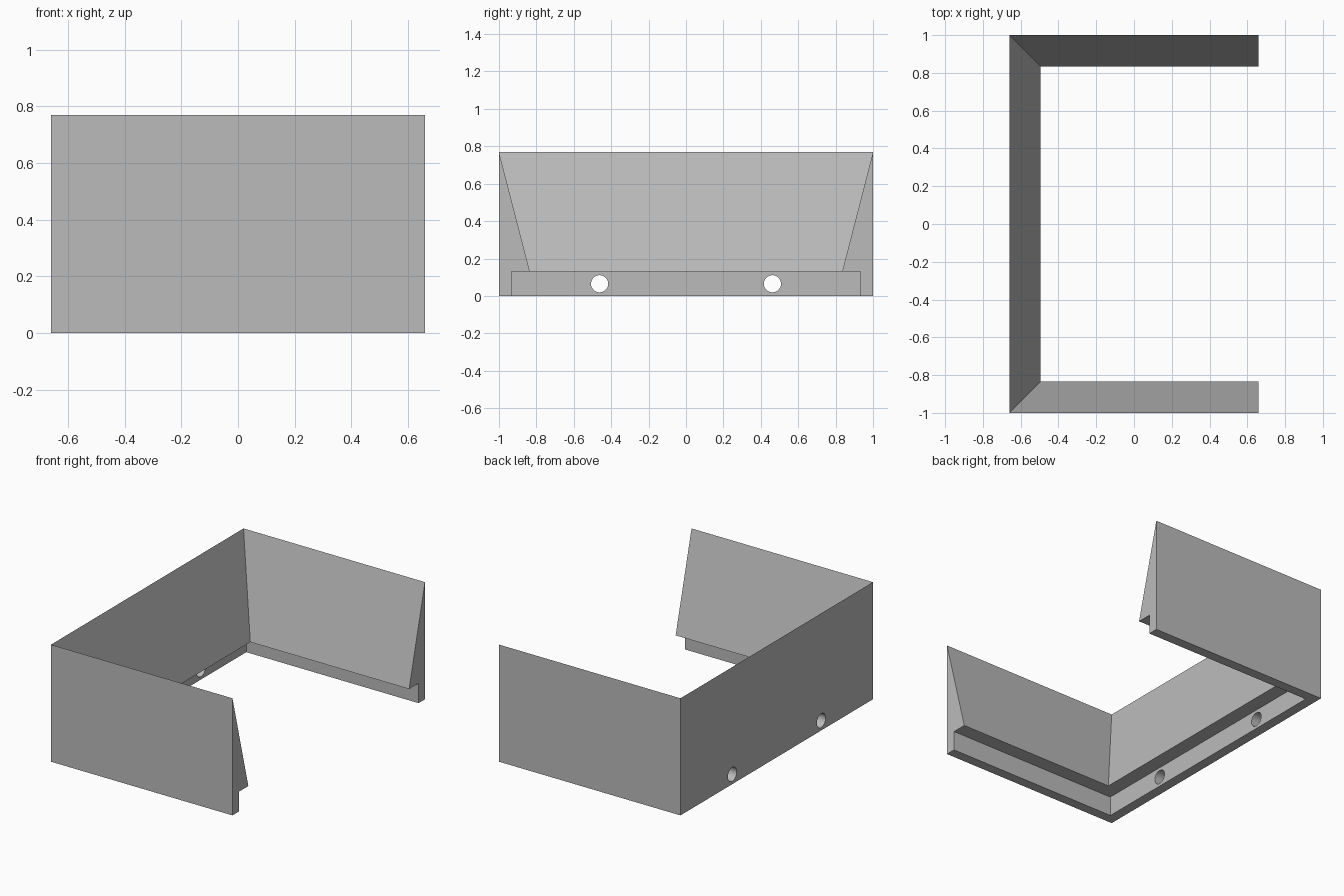
import bpy
import bmesh
from math import pi

if "Cube" in bpy.data.objects:
    bpy.data.objects.remove(bpy.data.objects["Cube"])

HX, HY, H = 0.66, 1.0, 0.77          # half length, half width, height
LEDGE, WALL, LIP = 0.13, 0.067, 0.165  # ledge height, wall and lip depth

grey = bpy.data.materials.new("plain_grey")
grey.use_nodes = True
grey.diffuse_color = (0.5, 0.5, 0.5, 1)
grey.node_tree.nodes["Principled BSDF"].inputs["Base Color"].default_value = (0.5, 0.5, 0.5, 1)

# Wall cross-section: (inset from the outer face, height)
profile = [(0, 0), (0, H), (LIP, LEDGE), (WALL, LEDGE), (WALL, 0)]

# U-shaped path: free end, two mitred corners, free end
stations = [
    lambda d: (HX, -HY + d),
    lambda d: (-HX + d, -HY + d),
    lambda d: (-HX + d, HY - d),
    lambda d: (HX, HY - d),
]

bm = bmesh.new()
rings = [[bm.verts.new((*place(d), z)) for d, z in profile] for place in stations]
n = len(profile)
for a, b in zip(rings, rings[1:]):
    for i in range(n):
        j = (i + 1) % n
        bm.faces.new((a[i], a[j], b[j], b[i]))
bm.faces.new(rings[0])
bm.faces.new(rings[-1])
bmesh.ops.recalc_face_normals(bm, faces=bm.faces)
mesh = bpy.data.meshes.new("surround_wall")
bm.to_mesh(mesh)
bm.free()
wall = bpy.data.objects.new("surround_wall", mesh)
bpy.context.collection.objects.link(wall)
mesh.materials.append(grey)

# Two round fixing holes through the long wall
for side, y in (("front", -0.462), ("back", 0.462)):
    bpy.ops.mesh.primitive_cylinder_add(
        vertices=32, radius=0.046, depth=0.3,
        location=(-HX, y, LEDGE / 2), rotation=(0, pi / 2, 0))
    cutter = bpy.context.object
    cutter.name = side + "_hole_cutter"
    cutter.data.materials.append(grey)
    cut = wall.modifiers.new(side + "_hole", "BOOLEAN")
    cut.operation = "DIFFERENCE"
    cut.solver = "EXACT"
    cut.object = cutter
    bpy.ops.object.select_all(action="DESELECT")
    wall.select_set(True)
    bpy.context.view_layer.objects.active = wall
    bpy.ops.object.modifier_apply(modifier=cut.name)
    bpy.data.objects.remove(cutter)

bpy.ops.object.shade_smooth_by_angle(angle=pi / 6)
